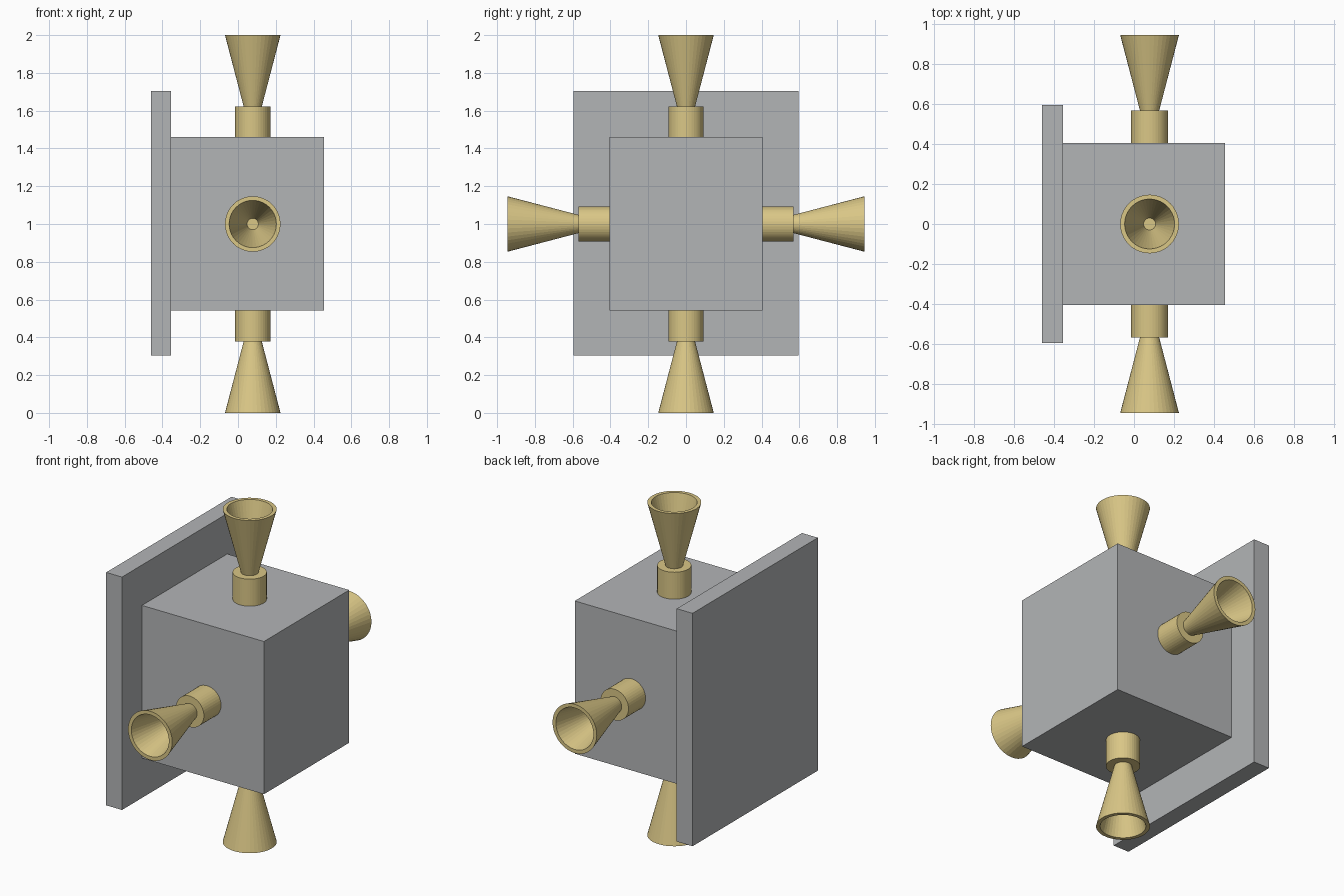
import bpy
import bmesh
from math import radians
from mathutils import Matrix, Vector

cube = bpy.data.objects.get("Cube")
if cube:
    bpy.data.objects.remove(cube, do_unlink=True)


def material(name, rgb):
    m = bpy.data.materials.new(name)
    m.use_nodes = True
    m.diffuse_color = (*rgb, 1)
    m.node_tree.nodes["Principled BSDF"].inputs["Base Color"].default_value = (*rgb, 1)
    return m


grey = material("light grey", (0.45, 0.46, 0.47))
gold = material("pale gold", (0.70, 0.57, 0.24))


def finish(name, bm, mat):
    bmesh.ops.recalc_face_normals(bm, faces=bm.faces)
    mesh = bpy.data.meshes.new(name)
    bm.to_mesh(mesh)
    bm.free()
    mesh.materials.append(mat)
    obj = bpy.data.objects.new(name, mesh)
    bpy.context.collection.objects.link(obj)
    return obj


def box(name, low, high):
    low, high = Vector(low), Vector(high)
    bm = bmesh.new()
    bmesh.ops.create_cube(bm, size=1)
    bmesh.ops.scale(bm, vec=high - low, verts=bm.verts)
    bmesh.ops.translate(bm, vec=(low + high) / 2, verts=bm.verts)
    return finish(name, bm, grey)


def lathe(name, profile, matrix, steps=40):
    """Spin a (radius, height) profile about local z, then place it."""
    bm = bmesh.new()
    verts = [bm.verts.new((r, 0, h)) for r, h in profile]
    edges = [bm.edges.new(pair) for pair in zip(verts, verts[1:])]
    bmesh.ops.spin(bm, geom=verts + edges, cent=(0, 0, 0), axis=(0, 0, 1),
                   angle=radians(360), steps=steps)
    bmesh.ops.remove_doubles(bm, verts=bm.verts, dist=0.0001)
    bmesh.ops.transform(bm, matrix=matrix, verts=bm.verts)
    return finish(name, bm, gold)


# Main body and the mounting plate on its side
box("body", (-0.355, -0.405, 0.542), (0.456, 0.405, 1.46))
box("side_plate", (-0.46, -0.595, 0.303), (-0.355, 0.595, 1.703))

# Four thrusters: a round mount carrying a hollow flared nozzle
mount = [(0, 0), (0.093, 0), (0.093, 0.163), (0, 0.163)]
nozzle = [(0, 0.163), (0.048, 0.163), (0.147, 0.541), (0.125, 0.541),
          (0.03, 0.168), (0, 0.168)]
centre = Vector((0.078, 0, 1.0))
for side, angle, reach in (("top", 0, 0.459), ("front", 90, 0.405),
                           ("bottom", 180, 0.459), ("back", 270, 0.405)):
    place = (Matrix.Translation(centre) @ Matrix.Rotation(radians(angle), 4, "X")
             @ Matrix.Translation((0, 0, reach)))
    lathe(side + "_mount", mount, place)
    lathe(side + "_nozzle", nozzle, place)
